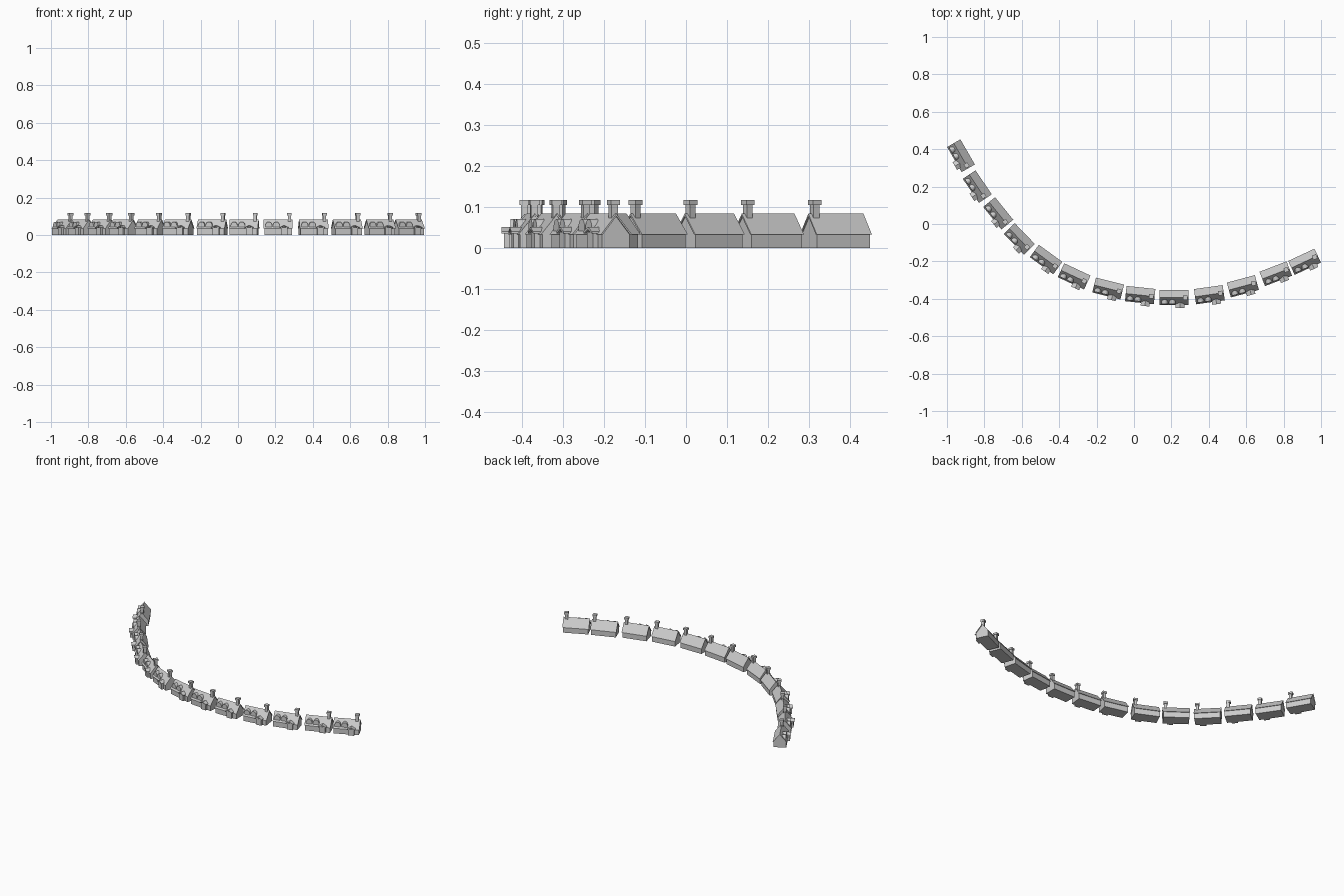
import bpy, bmesh, math
from mathutils import Matrix

if "Cube" in bpy.data.objects:
    bpy.data.objects.remove(bpy.data.objects["Cube"])


def finish(bm, name):
    bmesh.ops.recalc_face_normals(bm, faces=bm.faces)
    me = bpy.data.meshes.new(name)
    bm.to_mesh(me)
    bm.free()
    return me


def box(bm, x0, x1, y0, y1, z0, z1):
    m = Matrix.Translation(((x0 + x1) / 2, (y0 + y1) / 2, (z0 + z1) / 2)) @ \
        Matrix.Diagonal((x1 - x0, y1 - y0, z1 - z0, 1))
    bmesh.ops.create_cube(bm, size=1, matrix=m)


def prism(bm, pts, a, b, axis):
    """Extrude a profile (u, z) from a to b along axis 'x' or 'y'."""
    def place(t, u, z):
        return (t, u, z) if axis == 'x' else (u, t, z)
    lo = [bm.verts.new(place(a, *p)) for p in pts]
    hi = [bm.verts.new(place(b, *p)) for p in pts]
    n = len(pts)
    bm.faces.new(lo)
    bm.faces.new(hi[::-1])
    for i in range(n):
        j = (i + 1) % n
        bm.faces.new((lo[i], lo[j], hi[j], hi[i]))


parts = {}

# gabled wall block
bm = bmesh.new()
prism(bm, [(-.037, 0), (.037, 0), (.037, .034), (0, .08), (-.037, .034)], -.074, .074, 'x')
parts['walls'] = finish(bm, 'walls')

# pitched roof shell with small overhang
bm = bmesh.new()
prism(bm, [(-.041, .034), (0, .084), (.041, .034), (.036, .034), (0, .078), (-.036, .034)],
      -.0775, .0775, 'x')
parts['roof'] = finish(bm, 'roof')

# chimney on the ridge with a wider cap
bm = bmesh.new()
box(bm, .051, .068, -.0085, .0085, .05, .106)
box(bm, .0475, .0715, -.012, .012, .105, .117)
parts['chimney'] = finish(bm, 'chimney')

# two rounded dormers on the front slope
bm = bmesh.new()
for cx in (-.051, -.010):
    arc = [(cx + .018 * math.cos(math.pi * i / 10), .05 + .021 * math.sin(math.pi * i / 10))
           for i in range(11)]
    base = [(cx - .018, .042), (cx + .018, .042)]
    prism(bm, arc + base, -.034, -.008, 'y')
parts['dormers'] = finish(bm, 'dormers')

# entrance porch with a low gabled roof
bm = bmesh.new()
box(bm, .014, .049, -.05, -.03, 0, .04)
prism(bm, [(.008, .036), (.0315, .046), (.055, .036), (.055, .041), (.0315, .052), (.008, .041)],
      -.056, -.022, 'y')
parts['porch'] = finish(bm, 'porch')

# curved terrace: x, y, heading in degrees for each house
row = [(-.925, .365, -60), (-.838, .20, -56), (-.726, .057, -51), (-.613, -.08, -46),
       (-.47, -.19, -36), (-.32, -.28, -25), (-.138, -.345, -14), (.033, -.38, -6),
       (.215, -.393, 0), (.403, -.378, 8), (.582, -.333, 15), (.758, -.266, 21),
       (.912, -.202, 25)]
for i, (x, y, deg) in enumerate(row, 1):
    for name, me in parts.items():
        ob = bpy.data.objects.new(f"house_{i}_{name}", me)
        ob.location = (x, y, 0)
        ob.rotation_euler.z = math.radians(deg)
        bpy.context.collection.objects.link(ob)
